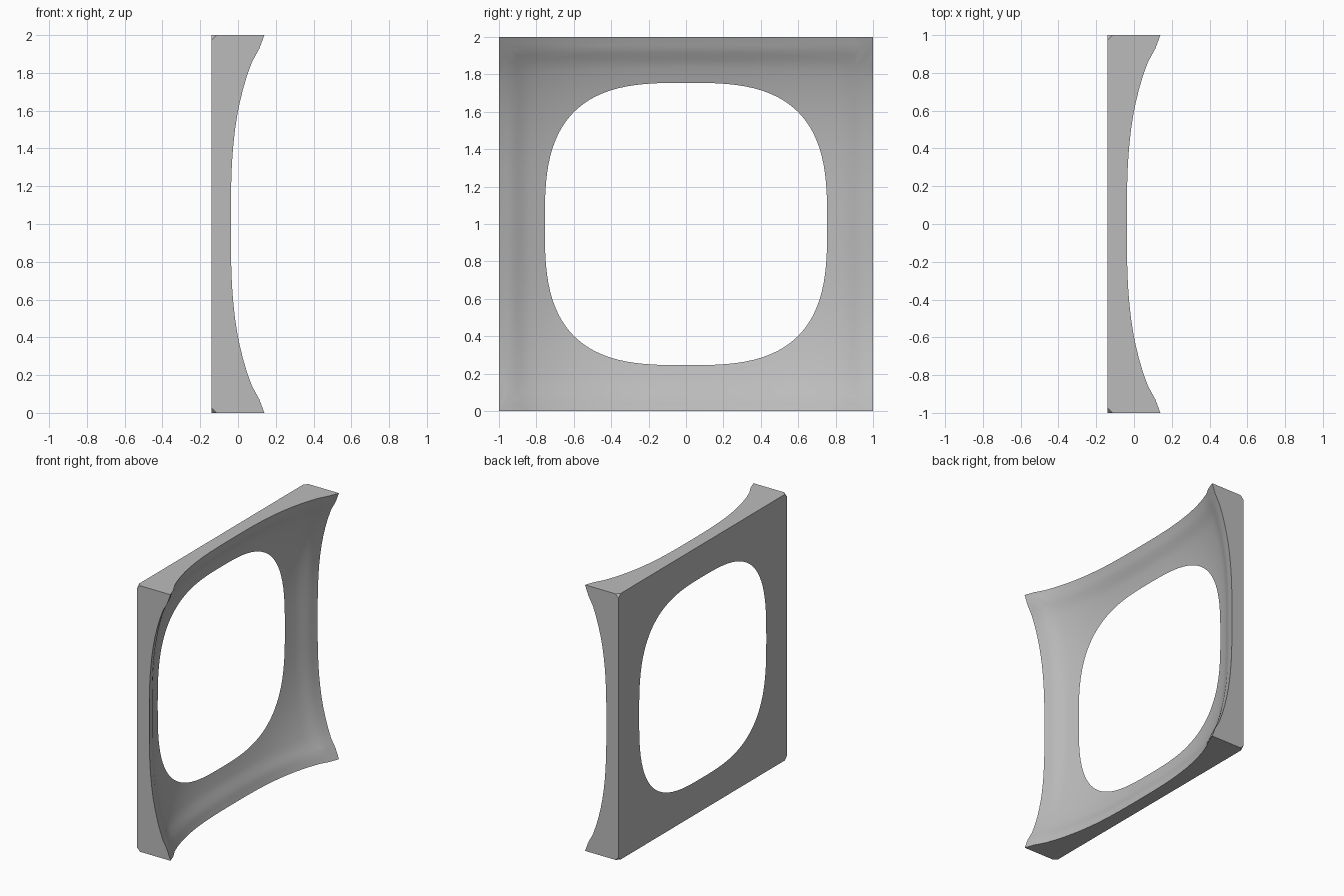
import bpy, bmesh, math
from mathutils import Vector

if "Cube" in bpy.data.objects:
    bpy.data.objects.remove(bpy.data.objects["Cube"])

BACK = -0.139      # plane of the flat back
HOLE = 0.43        # level of the relief where the opening starts
SIDE_STEPS, RINGS = 28, 12


def rise(t):
    """Relief along one axis: cubic with a slight shoulder near the rim."""
    t = abs(t)
    return t ** 3 + 0.055 * max(0, 1 - abs(t - 0.93) / 0.075)


def front_x(y, z):
    return BACK + 0.1765 * (rise(y) + rise(z) - HOLE)


# Outline of the square, walked counter-clockwise
corners = [(-1, -1), (1, -1), (1, 1), (-1, 1)]
outline = []
for i, a in enumerate(corners):
    b = corners[(i + 1) % 4]
    for s in range(SIDE_STEPS):
        f = s / SIDE_STEPS
        outline.append((a[0] + (b[0] - a[0]) * f, a[1] + (b[1] - a[1]) * f))

# Loops of vertices from the opening out over the relief, then the back rim
bm = bmesh.new()
loops = []
for r in range(RINGS + 1):
    loop = []
    for y, z in outline:
        inner = (HOLE / (abs(y) ** 3 + abs(z) ** 3)) ** (1 / 3)
        k = inner + (1 - inner) * r / RINGS
        x = front_x(y * k, z * k) if r else BACK
        loop.append(bm.verts.new((x, y * k, z * k + 1)))
    loops.append(loop)
loops.append([bm.verts.new((BACK, y, z + 1)) for y, z in outline])
loops.append(loops[0])

# Relief, outer walls and flat back
n = len(outline)
for a, b in zip(loops, loops[1:]):
    for i in range(n):
        j = (i + 1) % n
        bm.faces.new((a[i], a[j], b[j], b[i]))

# Small cut on each back corner
for y, z in corners:
    bmesh.ops.bisect_plane(
        bm, geom=bm.verts[:] + bm.edges[:] + bm.faces[:],
        plane_co=Vector((BACK + 0.025, y, z + 1)),
        plane_no=Vector((-1, y, z)), clear_outer=True)
    bmesh.ops.holes_fill(bm, edges=[e for e in bm.edges if e.is_boundary])
bmesh.ops.recalc_face_normals(bm, faces=bm.faces[:])

mesh = bpy.data.meshes.new("frame_panel")
bm.to_mesh(mesh)
bm.free()
panel = bpy.data.objects.new("frame_panel", mesh)
bpy.context.collection.objects.link(panel)

# Plain grey
grey = bpy.data.materials.new("plain_grey")
grey.use_nodes = True
colour = (0.5, 0.5, 0.5, 1)
grey.diffuse_color = colour
grey.node_tree.nodes["Principled BSDF"].inputs["Base Color"].default_value = colour
mesh.materials.append(grey)

bpy.context.view_layer.objects.active = panel
panel.select_set(True)
bpy.ops.object.shade_smooth_by_angle(angle=math.radians(30))
